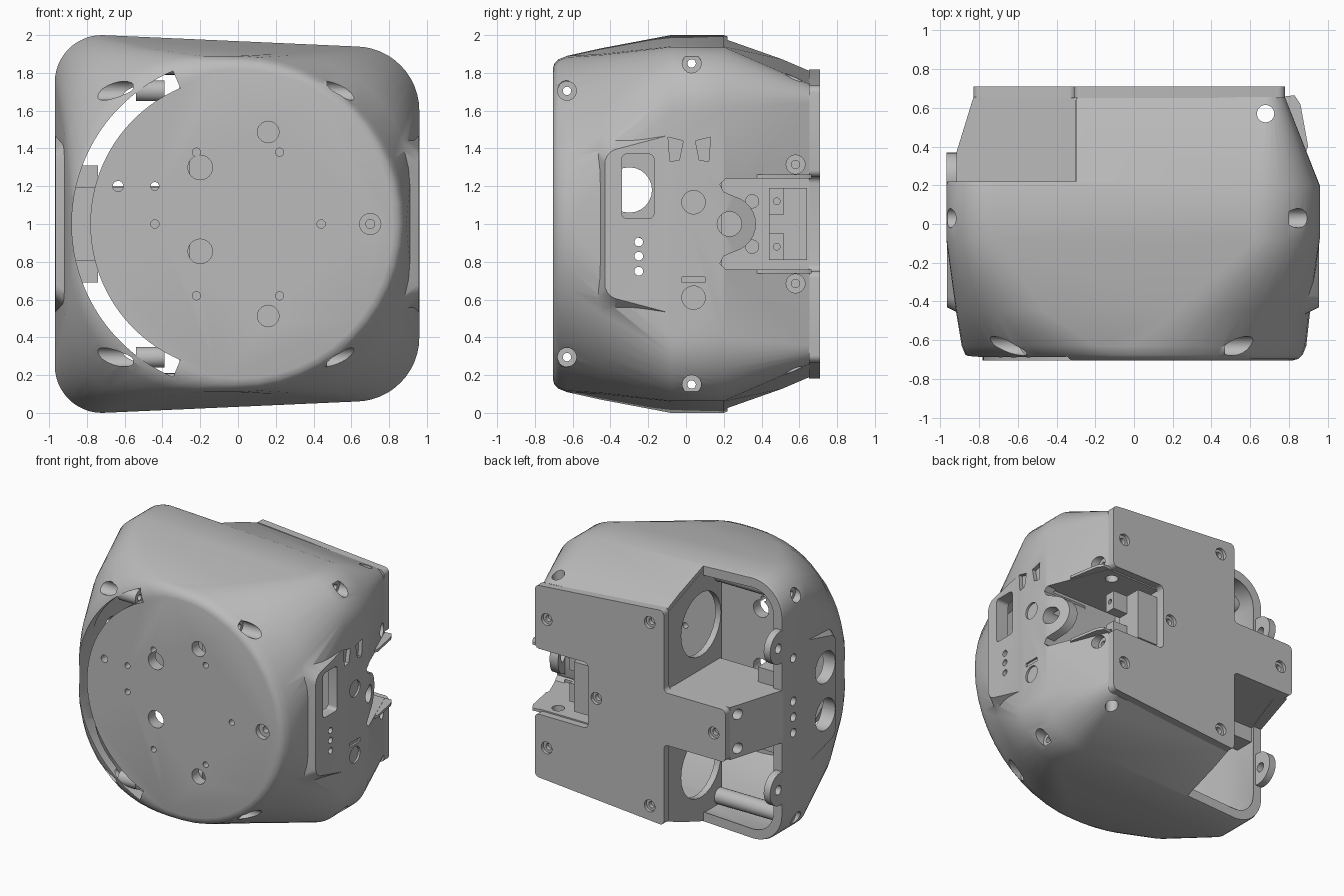
import bpy, bmesh, math
from mathutils import Vector

old = bpy.data.objects.get("Cube")
if old:
    bpy.data.objects.remove(old, do_unlink=True)

grey = bpy.data.materials.new("housing grey")
grey.use_nodes = True
grey.diffuse_color = (0.5, 0.5, 0.5, 1)
grey.node_tree.nodes["Principled BSDF"].inputs["Base Color"].default_value = (0.5, 0.5, 0.5, 1)


def finish(bm, name):
    bmesh.ops.recalc_face_normals(bm, faces=bm.faces)
    mesh = bpy.data.meshes.new(name)
    bm.to_mesh(mesh)
    bm.free()
    mesh.materials.append(grey)
    ob = bpy.data.objects.new(name, mesh)
    bpy.context.collection.objects.link(ob)
    return ob


def place(axis, u, v, w):
    return Vector({"x": (w, u, v), "y": (u, w, v), "z": (u, v, w)}[axis])


def prism(name, axis, pts, a, b, rounding=0, flare=1):
    """Outline in the plane across the axis, extruded from a to b, optionally flaring."""
    bm = bmesh.new()
    bm.faces.new([bm.verts.new(place(axis, u, v, a)) for u, v in pts])
    if rounding:
        bmesh.ops.bevel(bm, geom=bm.verts[:], offset=rounding, segments=5,
                        profile=0.5, affect="VERTICES")
    ext = bmesh.ops.extrude_face_region(bm, geom=bm.faces[:])
    moved = [g for g in ext["geom"] if isinstance(g, bmesh.types.BMVert)]
    bmesh.ops.translate(bm, verts=moved, vec=place(axis, 0, 0, b - a))
    centre = sum((p.co for p in moved), Vector()) / len(moved)
    for p in moved:
        p.co = centre + (p.co - centre) * flare
    return finish(bm, name)


def rect(u0, u1, v0, v1):
    return [(u0, v0), (u1, v0), (u1, v1), (u0, v1)]


def arc(u, v, r, start=0, end=360, n=24):
    return [(u + r * math.cos(math.radians(start + (end - start) * i / n)),
             v + r * math.sin(math.radians(start + (end - start) * i / n))) for i in range(n)]


def combine(ob, tool, op):
    mod = ob.modifiers.new("join", "BOOLEAN")
    mod.operation, mod.solver, mod.object = op, "EXACT", tool
    bpy.context.view_layer.objects.active = ob
    bpy.ops.object.modifier_apply(modifier=mod.name)
    bpy.data.objects.remove(tool, do_unlink=True)


def cut(ob, *args, **kw):
    combine(ob, prism("cutter", *args, **kw), "DIFFERENCE")


def add(ob, *args, **kw):
    combine(ob, prism("piece", *args, **kw), "UNION")


def drill(ob, axis, u, v, r, a, b):
    cut(ob, axis, arc(u, v, r), a, b)


# Cross-sections: upper corner circles (x, height above middle, radius), mirrored below
def disc(r, bulge=0):
    return (0, 0, r), (-bulge, bulge, r - bulge)


MIDDLE = (0.22, 0.21, 0.69), (-0.47, 0.48, 0.45)
WIDE = (0.62, 0.6, 0.34), (-0.72, 0.75, 0.25)
BACK = (0.68, 0.64, 0.10), (-0.73, 0.74, 0.10)


def loft(name, stations, inset=0):
    bm = bmesh.new()
    rings = []
    for y, (right, left) in stations:
        corners = [(*right, 0), (*left, 90),
                   (left[0], -left[1], left[2], 180), (right[0], -right[1], right[2], 270)]
        ring = []
        for cx, cz, r, start in corners:
            for i in range(13):
                t = math.radians(start + 90 * i / 12)
                ring.append(bm.verts.new((cx + (r - inset) * math.cos(t), y,
                                          1 + cz + (r - inset) * math.sin(t))))
        rings.append(ring)
    for r0, r1 in zip(rings, rings[1:]):
        for i in range(len(r0)):
            j = (i + 1) % len(r0)
            bm.faces.new((r0[i], r0[j], r1[j], r1[i]))
    bm.faces.new(rings[0])
    bm.faces.new(rings[-1])
    bmesh.ops.remove_doubles(bm, verts=bm.verts[:], dist=0.0005)
    bmesh.ops.triangulate(bm, faces=[f for f in bm.faces if len(f.verts) == 4])
    return finish(bm, name)


# Outer shell with flared side pads, then hollowed
shell = loft("shell", [(-0.705, disc(0.82)), (-0.697, disc(0.85, 0.02)),
                       (-0.675, disc(0.872, 0.11)), (-0.63, disc(0.89, 0.2)),
                       (-0.45, MIDDLE), (-0.08, WIDE), (0.2, WIDE), (0.655, BACK)])
pad = [(-0.43, 0.62), (0.1, 0.48), (0.1, 1.52), (-0.43, 1.38)]
add(shell, "x", pad, 0.957, 0.85, rounding=0.06, flare=1.2)
add(shell, "x", pad, -0.967, -0.86, rounding=0.06, flare=1.2)
combine(shell, loft("hollow", [(-0.62, disc(0.87, 0.2)), (-0.45, MIDDLE), (-0.08, WIDE),
                               (0.2, WIDE), (0.585, BACK)], 0.07), "DIFFERENCE")

# Open rear corners and crescent opening beside the front disc
for z0, z1 in ((1.2, 2.1), (-0.1, 0.8)):
    cut(shell, "z", rect(-1.1, -0.3, 0.22, 0.8), z0, z1)
cut(shell, "y", arc(0, 1, 0.88, 113, 250.35, 41) + arc(0, 1, 0.782, 247, 109.65, 41), -0.8, -0.1)

# Rear arm with gusset, dividing wall and pocket lining
add(shell, "z", [(-0.29, 0.02), (-0.93, 0.02), (-0.93, 0.21), (-0.81, 0.63), (-0.29, 0.63)],
    0.803, 1.197)
add(shell, "z", rect(-0.93, -0.74, 0.04, 0.19), 0.69, 1.31)
add(shell, "x", [(0, 0.06), (0.2, 0.05), (0.64, 0.215), (0.64, 1.785), (0.2, 1.95), (0, 1.94)],
    -0.302, -0.255)
add(shell, "z", [(0.28, 0.12), (0.93, 0.12), (0.93, 0.21), (0.755, 0.63), (0.28, 0.63)], 0.6, 1.4)

# Side pocket: hollow behind the skin, then an opening that leaves a rounded tongue
cut(shell, "z", [(0.33, 0.19), (0.89, 0.19), (0.71, 0.66), (0.71, 0.8), (0.33, 0.8)], 0.76, 1.24)
cut(shell, "x", [(0.8, 1.24), (0.21, 1.24), (0.18, 1.21), (0.2, 1.17)]
    + arc(0.22, 1, 0.15, 75, -75, 12)
    + [(0.26, 0.855), (0.2, 0.83), (0.18, 0.79), (0.21, 0.76), (0.8, 0.76)], 0.6, 1.1)
drill(shell, "x", 0.23, 1, 0.065, 0.8, 1.1)

# Rear plate
plate_top = [(0.78, 1.25), (0.78, 1.73), (-0.31, 1.82), (-0.31, 1.2), (-0.83, 1.2)]
plate_low = [(x, 2 - z) for x, z in reversed(plate_top)]
plate = prism("rear_plate", "y", plate_top + plate_low + [(0.33, 0.75), (0.33, 1.25)],
              0.65, 0.71, rounding=0.035)
for x, z in ((0.68, 1.49), (0.68, 0.51), (-0.19, 1.7), (-0.19, 0.3), (0.26, 1), (-0.73, 1)):
    drill(plate, "y", x, z, 0.045, 0.685, 0.8)
    drill(plate, "y", x, z, 0.025, 0.6, 0.8)

lips = []
for s in (-1, 1):
    z = 1 + 0.54 * s
    # Side lobes and round openings of the dividing wall
    add(shell, "x", arc(0.245, z, 0.125), -0.969, -0.915)
    drill(shell, "x", 0.27, z, 0.035, -1.1, -0.85)
    drill(shell, "x", 0.25, z, 0.24, -0.4, -0.2)
    # Front bosses and screw recesses
    z = 1 + 0.705 * s
    add(shell, "x", arc(-0.628, z, 0.055), 0.39, 0.47)
    add(shell, "x", arc(-0.628, z, 0.055), -0.54, -0.39)
    drill(shell, "x", -0.63, z, 0.05, 0.45, 1.1)
    drill(shell, "x", -0.63, z, 0.05, -1.1, -0.5)
    drill(shell, "x", -0.63, z, 0.022, -1.1, 1.1)
    # Corner bosses and screw holes
    z = 1 + 0.85 * s
    add(shell, "x", arc(0.03, z, 0.06), -0.88, -0.28)
    drill(shell, "x", 0.03, z, 0.05, 0.8, 1.1)
    drill(shell, "x", 0.03, z, 0.05, -1.1, -0.91)
    drill(shell, "x", 0.03, z, 0.022, -1.1, 1.1)
    # Rear side screw holes, round openings and arm end holes
    drill(shell, "x", 0.58, 1 + 0.315 * s, 0.05, 0.765, 1.1)
    drill(shell, "x", 0.58, 1 + 0.315 * s, 0.022, 0.6, 1.1)
    drill(shell, "x", -0.3, 1 + 0.18 * s, 0.12, -1.1, -0.8)
    drill(shell, "x", 0.59, 1 + 0.13 * s, 0.04, -1.1, -0.78)
    # Thin lips beside the side pocket
    z = 1 + 0.252 * s
    lips.append(prism("upper_pocket_lip" if s > 0 else "lower_pocket_lip", "z",
                      [(0.74, 0.655), (0.83, 0.665), (0.86, 0.62), (0.9, 0.4), (0.87, 0.33)],
                      z - 0.01, z + 0.01))
    # Front disc holes
    drill(shell, "y", -0.2, 1.077 + 0.222 * s, 0.065, -0.8, -0.5)
    drill(shell, "y", 0.16, 1 + 0.487 * s, 0.057, -0.8, -0.5)
    for x in (-0.22, 0.22):
        drill(shell, "y", x, 1 + 0.38 * s, 0.022, -0.8, -0.5)
    drill(shell, "y", 0.44 * s, 1, 0.022, -0.8, -0.5)
for x, r in ((-0.44, 0.022), (-0.635, 0.028)):
    drill(shell, "y", x, 1.2, r, -0.8, -0.5)
drill(shell, "y", 0.7, 1, 0.056, -0.8, -0.665)
drill(shell, "y", 0.7, 1, 0.024, -0.8, -0.5)

# Vertical pin hole through the rear corners
drill(shell, "z", 0.68, 0.57, 0.045, -0.1, 2.1)

# Side window, indicator holes and small vents
cut(shell, "x", rect(-0.34, -0.17, 1.03, 1.37), 0.75, 1.1, rounding=0.025)
for z in (0.75, 0.83, 0.905):
    drill(shell, "x", -0.25, z, 0.023, 0.75, 1.1)
for z in (0.83, 0.95, 1.07, 1.4):
    drill(shell, "x", 0.09, z, 0.032, -1.1, -0.8)
for y, lean in ((-0.055, 1), (0.09, -1)):
    cut(shell, "x", [(y - 0.03 * lean, 1.33), (y + 0.02 * lean, 1.34),
                     (y + 0.04 * lean, 1.44), (y - 0.04 * lean, 1.46)], 0.93, 1.1)
for z in (0.61, 1.115):
    drill(shell, "x", 0.04, z, 0.062, 0.945, 1.1)
cut(shell, "x", rect(-0.02, 0.1, 0.69, 0.72), 0.945, 1.1)

# Socket inside the side pocket
socket = prism("pocket_socket", "z", rect(0.325, 0.62, 0.44, 0.64), 0.81, 1.19)
cut(socket, "z", rect(0.5, 0.7, 0.52, 0.7), 0.7, 1.3)
cut(socket, "z", rect(0.5, 0.7, 0.3, 0.7), 0.95, 1.05)
for z in (0.88, 1.12):
    drill(socket, "x", 0.48, z, 0.018, 0.55, 0.7)
    drill(shell, "x", 0.35, z, 0.035, 0.3, 0.4)

# Smooth curved surfaces, keep crisp edges
for ob in (shell, plate, socket, *lips):
    bpy.ops.object.select_all(action="DESELECT")
    ob.select_set(True)
    bpy.context.view_layer.objects.active = ob
    bpy.ops.object.shade_smooth_by_angle(angle=math.radians(32))
